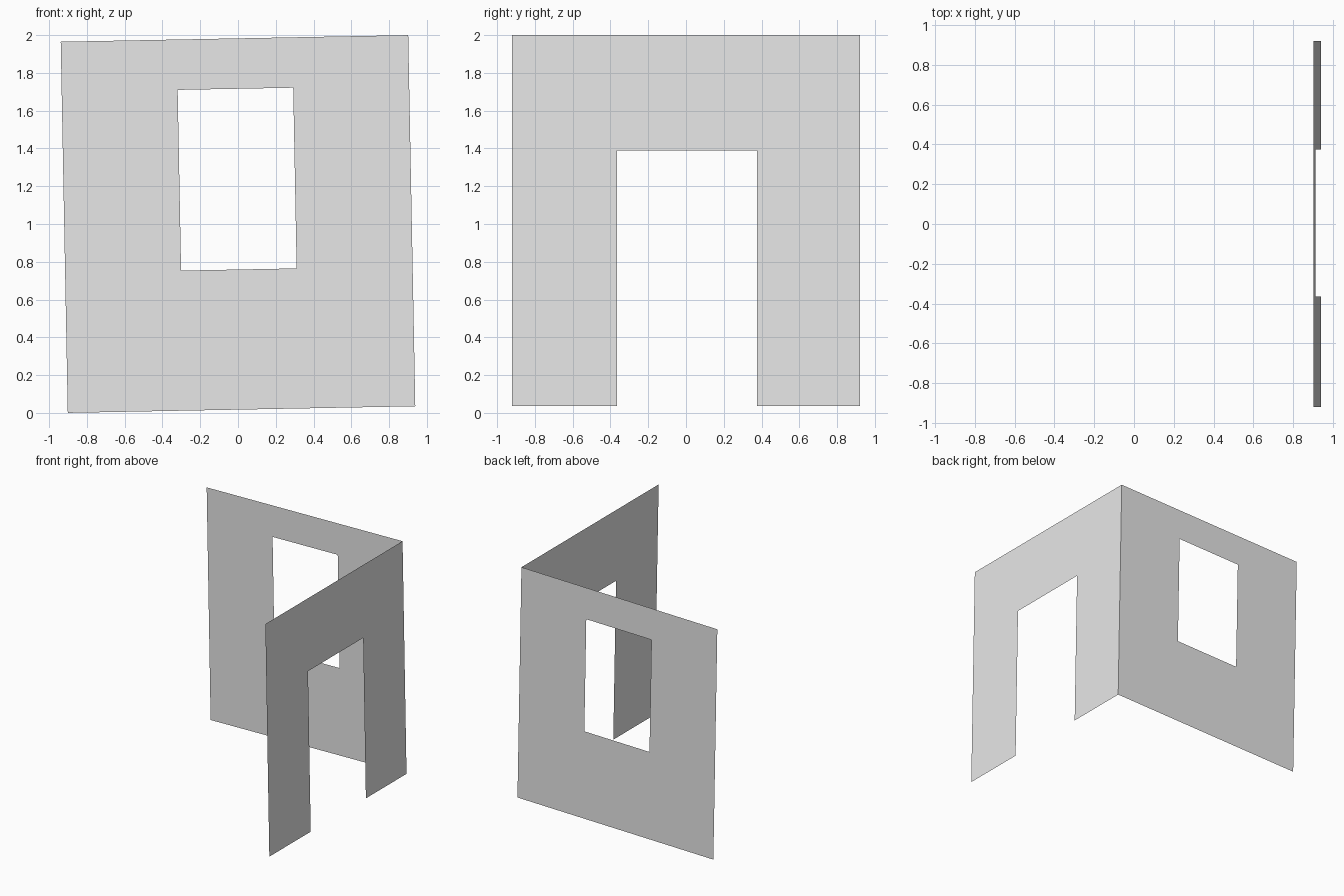
import bpy, bmesh
from mathutils import Matrix

cube = bpy.data.objects.get("Cube")
if cube:
    bpy.data.objects.remove(cube, do_unlink=True)

HALF_W, HALF_H, TILT = 0.92, 0.9825, -0.019

plaster = bpy.data.materials.new("plaster_grey")
plaster.use_nodes = True
colour = (0.8, 0.8, 0.8, 1)
plaster.diffuse_color = colour
plaster.node_tree.nodes["Principled BSDF"].inputs["Base Color"].default_value = colour

# The whole corner leans slightly about the y axis
lean = Matrix.Translation((0, 0, 1)) @ Matrix.Rotation(TILT, 4, "Y")


def rectangle(left, right, bottom, top):
    return [(left, bottom), (right, bottom), (right, top), (left, top)]


def make_panel(name, outlines, place):
    """Thin sheet from flat outlines; place maps (u, v) to the wall plane."""
    bm = bmesh.new()
    for outline in outlines:
        bm.faces.new([bm.verts.new(place(u, v)) for u, v in outline])
    bmesh.ops.remove_doubles(bm, verts=bm.verts, dist=0.0001)
    bmesh.ops.recalc_face_normals(bm, faces=bm.faces)
    bm.transform(lean)
    mesh = bpy.data.meshes.new(name)
    bm.to_mesh(mesh)
    bm.free()
    mesh.materials.append(plaster)
    obj = bpy.data.objects.new(name, mesh)
    bpy.context.collection.objects.link(obj)


# Back wall: ring of four faces around the window opening
outer = rectangle(-HALF_W, HALF_W, -HALF_H, HALF_H)
window = rectangle(-0.306, 0.306, -0.241, 0.716)
ring = [[outer[i], outer[(i + 1) % 4], window[(i + 1) % 4], window[i]]
        for i in range(4)]
make_panel("window_wall", ring, lambda u, v: (u, HALF_W, v))

# Side wall: two piers and a lintel around the doorway
near, far, head = -0.365, 0.375, 0.373
door = [(-HALF_W, -HALF_H), (near, -HALF_H), (near, head), (far, head),
        (far, -HALF_H), (HALF_W, -HALF_H), (HALF_W, HALF_H), (-HALF_W, HALF_H)]
make_panel("doorway_wall", [door], lambda u, v: (HALF_W, u, v))
